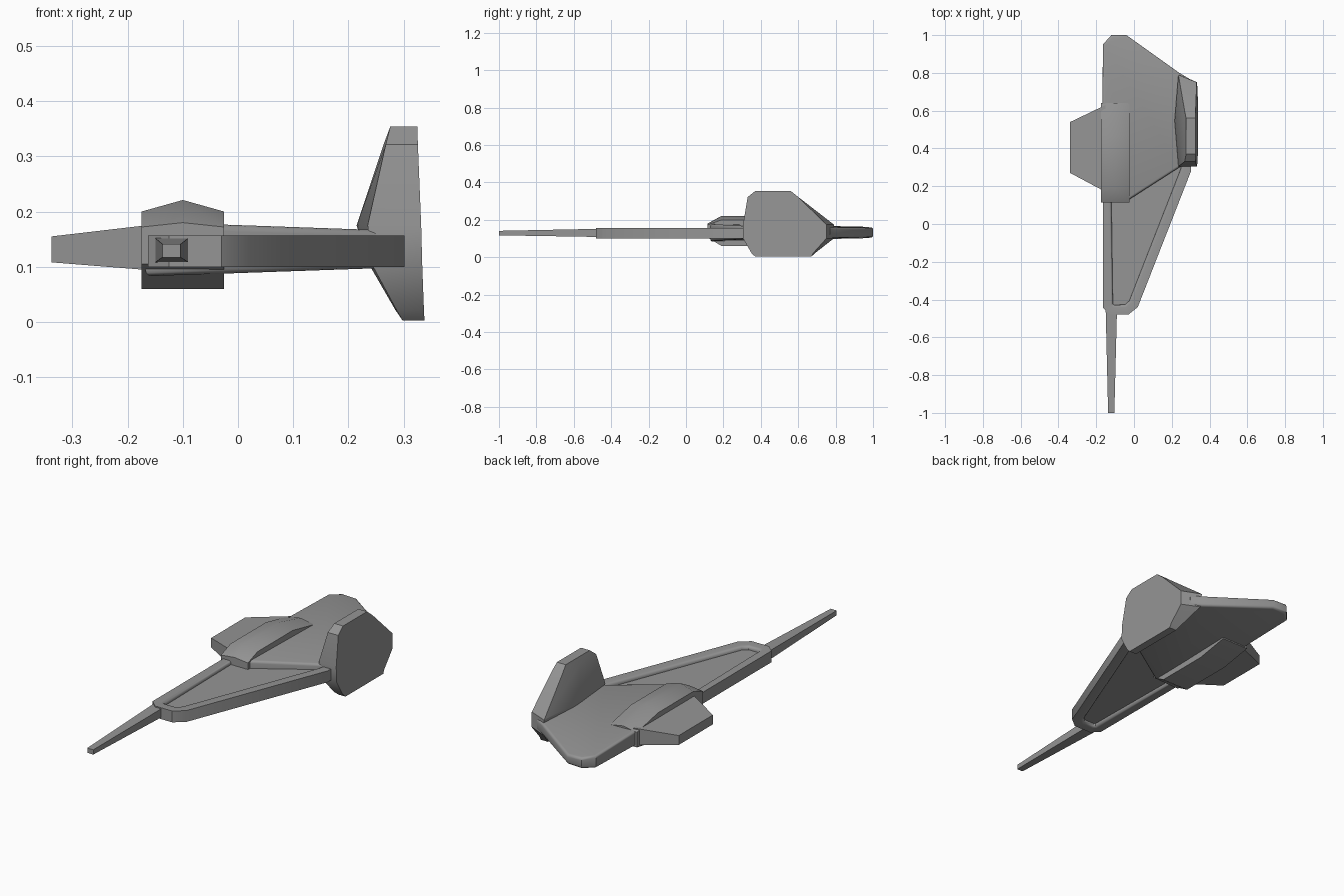
import bpy, bmesh, math

cube = bpy.data.objects.get("Cube")
if cube:
    bpy.data.objects.remove(cube)

grey = bpy.data.materials.new("hull_grey")
grey.use_nodes = True
COLOR = (0.3, 0.3, 0.3, 1)
grey.diffuse_color = COLOR
grey.node_tree.nodes["Principled BSDF"].inputs["Base Color"].default_value = COLOR


def loft(name, rings, recess=None, bevel=0, smooth=35):
    """Skin a stack of equal rings; optionally recess both end caps and round the rim."""
    bm = bmesh.new()
    loops = [[bm.verts.new(p) for p in ring] for ring in rings]
    n = len(loops[0])
    for a, b in zip(loops, loops[1:]):
        for i in range(n):
            j = (i + 1) % n
            bm.faces.new((a[i], a[j], b[j], b[i]))
    caps = [bm.faces.new(loops[0][::-1]), bm.faces.new(loops[-1])]
    bmesh.ops.recalc_face_normals(bm, faces=bm.faces)
    if recess:
        width, depth = recess
        bmesh.ops.inset_region(bm, faces=caps, thickness=width)
        for cap in caps:
            walls = bmesh.ops.inset_individual(bm, faces=[cap], thickness=0.001)
            bmesh.ops.translate(bm, verts=cap.verts, vec=cap.normal * -depth)
    if bevel:
        rim = {e for lp in (loops[0], loops[-1]) for v in lp for e in v.link_edges
               if e.other_vert(v) in lp}
        bmesh.ops.bevel(bm, geom=list(rim), offset=bevel, segments=3, profile=0.5,
                        affect='EDGES', clamp_overlap=True)
    mesh = bpy.data.meshes.new(name)
    bm.to_mesh(mesh)
    bm.free()
    obj = bpy.data.objects.new(name, mesh)
    bpy.context.collection.objects.link(obj)
    mesh.materials.append(grey)
    bpy.ops.object.select_all(action='DESELECT')
    obj.select_set(True)
    bpy.context.view_layer.objects.active = obj
    bpy.ops.object.shade_smooth_by_angle(angle=math.radians(smooth))
    return obj


def flat(outline, z):
    return [(x, y, z) for x, y in outline]


# Forward frame with recessed panels above and below
frame = [(-0.163, 0.45), (-0.163, -0.445), (-0.125, -0.48), (-0.03, -0.48),
         (0.02, -0.44), (0.302, 0.28), (0.302, 0.45)]
loft("forward_frame", [flat(frame, 0.10), flat(frame, 0.157)],
     recess=(0.055, 0.018), bevel=0.013)

# Rear hull, thickest beside the canopy and thinning outward and aft
hull = [(-0.168, 0.13), (-0.025, 0.13), (0.24, 0.30), (0.29, 0.32), (0.29, 0.77),
        (0.24, 0.80), (-0.04, 1.0), (-0.12, 1.0), (-0.165, 0.95)]


def hull_skin(side):
    ring = []
    for x, y in hull:
        half = 0.047 - 0.035 * (x + 0.1) - 0.021 * max(0, (y - 0.7) / 0.3)
        ring.append((x, y, 0.132 + side * half))
    return ring


loft("rear_hull", [hull_skin(-1), hull_skin(1)], bevel=0.012)


# Box section across y, given x limits and z limits
def section(y, x0, x1, z0, z1):
    return [(x0, y, z0), (x1, y, z0), (x1, y, z1), (x0, y, z1)]


# Nose spike
loft("nose_spike", [section(-1.0, -0.137, -0.104, 0.117, 0.141),
                    section(-0.45, -0.15, -0.09, 0.108, 0.152)])

# Stub wing on the right side
loft("stub_wing", [
    [(-0.338, 0.27, 0.108), (-0.338, 0.54, 0.108), (-0.338, 0.54, 0.155), (-0.338, 0.27, 0.155)],
    [(-0.15, 0.17, 0.093), (-0.15, 0.63, 0.093), (-0.15, 0.63, 0.177), (-0.15, 0.17, 0.177)]])


# Canopy pod with a ridged roof
def pod(y, low, shoulder, ridge):
    return [(-0.175, y, low), (-0.025, y, low), (-0.025, y, shoulder),
            (-0.1, y, ridge), (-0.175, y, shoulder)]


loft("canopy_pod", [pod(0.115, 0.105, 0.172, 0.18), pod(0.19, 0.06, 0.2, 0.221),
                    pod(0.47, 0.06, 0.2, 0.221), pod(0.64, 0.09, 0.165, 0.178)], smooth=30)


# Tail fin on the left side, built from stacked plan sections
def fin_ring(z, inner, bulge, outer, front, rear, sweep):
    mid = (front + rear) / 2
    return [(outer, front, z), (outer, rear - sweep, z), (inner, rear, z),
            (bulge, mid, z), (inner, front, z)]


loft("tail_fin", [fin_ring(0.003, 0.298, 0.298, 0.338, 0.37, 0.67, 0.0),
                  fin_ring(0.022, 0.287, 0.285, 0.337, 0.35, 0.69, 0.01),
                  fin_ring(0.10, 0.245, 0.24, 0.334, 0.305, 0.79, 0.04),
                  fin_ring(0.175, 0.235, 0.215, 0.332, 0.305, 0.79, 0.04),
                  fin_ring(0.322, 0.268, 0.264, 0.326, 0.33, 0.60, 0.0),
                  fin_ring(0.354, 0.276, 0.276, 0.325, 0.37, 0.56, 0.0)], smooth=30)
